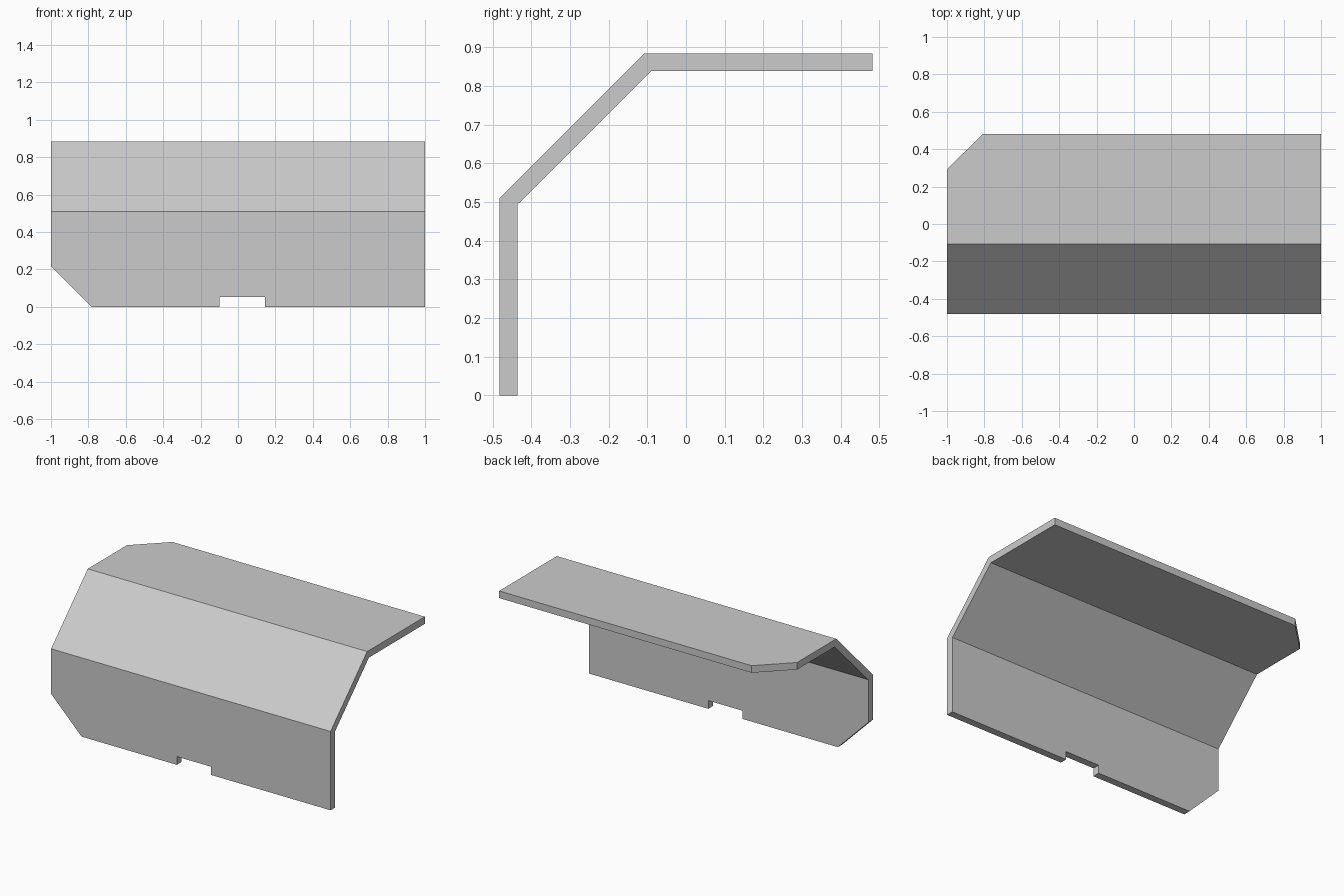
import bpy, bmesh

if "Cube" in bpy.data.objects:
    bpy.data.objects.remove(bpy.data.objects["Cube"])

# Bend lines of the folded sheet: (outer y, z), (inner y, z)
LOW = ((-0.482, 0.51), (-0.435, 0.494))
HIGH = ((-0.108, 0.884), (-0.09, 0.838))


def wall(x, z):
    """Point on the upright front panel."""
    return x, (-0.482, z), (-0.435, z)


def roof(x, y):
    """Point on the flat top panel."""
    return x, (y, 0.884), (y, 0.838)


def bend(x, line):
    return x, line[0], line[1]


# Outline of each panel, sharing points along the bends
front = [bend(-1, LOW), wall(-1, 0.218), wall(-0.782, 0), wall(-0.1, 0),
         wall(-0.1, 0.053), wall(0.145, 0.053), wall(0.145, 0), wall(1, 0),
         bend(1, LOW)]
slope = [bend(-1, HIGH), bend(-1, LOW), bend(1, LOW), bend(1, HIGH)]
top = [bend(-1, HIGH), bend(1, HIGH), roof(1, 0.482), roof(-0.807, 0.482),
       roof(-1, 0.293)]

bm = bmesh.new()
pairs = {}


def pair(p):
    if p not in pairs:
        x, outer, inner = p
        pairs[p] = (bm.verts.new((x, *outer)), bm.verts.new((x, *inner)))
    return pairs[p]


# Outer and inner skins
for panel in (front, slope, top):
    bm.faces.new([pair(p)[0] for p in panel])
    bm.faces.new([pair(p)[1] for p in reversed(panel)])

# Rim closing the thickness around the sheet
rim = front + top[1:] + [top[0]]
for a, b in zip(rim, rim[1:] + rim[:1]):
    a, b = pair(a), pair(b)
    bm.faces.new((a[0], a[1], b[1], b[0]))

bmesh.ops.recalc_face_normals(bm, faces=bm.faces)
mesh = bpy.data.meshes.new("folded_panel")
bm.to_mesh(mesh)
bm.free()
bpy.context.collection.objects.link(bpy.data.objects.new("folded_panel", mesh))
